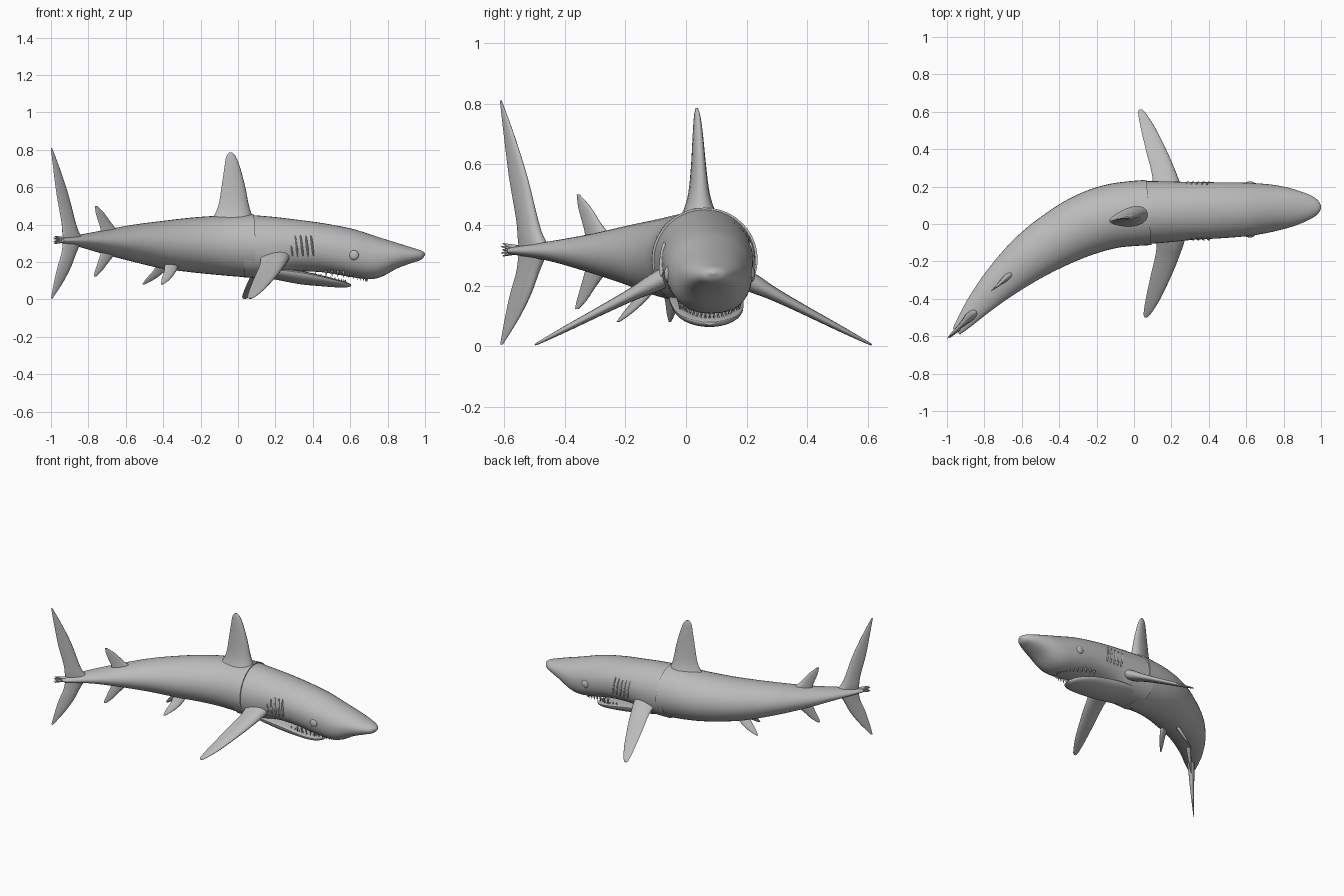
import bpy, bmesh, math
from mathutils import Vector, Matrix

if "Cube" in bpy.data.objects:
    bpy.data.objects.remove(bpy.data.objects["Cube"], do_unlink=True)

GREY = (0.5, 0.5, 0.5, 1)
skin = bpy.data.materials.new("skin grey")
skin.use_nodes = True
skin.diffuse_color = GREY
skin.node_tree.nodes["Principled BSDF"].inputs["Base Color"].default_value = GREY


def finish(name, bm, angle=50):
    bmesh.ops.recalc_face_normals(bm, faces=bm.faces[:])
    mesh = bpy.data.meshes.new(name)
    bm.to_mesh(mesh)
    bm.free()
    mesh.materials.append(skin)
    obj = bpy.data.objects.new(name, mesh)
    bpy.context.collection.objects.link(obj)
    bpy.ops.object.select_all(action='DESELECT')
    obj.select_set(True)
    bpy.context.view_layer.objects.active = obj
    bpy.ops.object.shade_smooth_by_angle(angle=math.radians(angle))
    return obj


def smooth_rows(rows, steps=5):
    """Curve through the given rows, with extra rows in between."""
    out = []
    for i in range(len(rows) - 1):
        a, b, c, d = (rows[max(0, min(len(rows) - 1, i + k))] for k in (-1, 0, 1, 2))
        for s in range(steps):
            t = s / steps
            out.append([q + t / 2 * ((r - p) + t * ((2 * p - 5 * q + 4 * r - u)
                        + t * (3 * q - p - 3 * r + u))) for p, q, r, u in zip(a, b, c, d)])
    return out + [list(rows[-1])]


def skin_rings(name, rings):
    bm = bmesh.new()
    loops = [[bm.verts.new(p) for p in ring] for ring in rings]
    n = len(loops[0])
    for a, b in zip(loops, loops[1:]):
        for i in range(n):
            bm.faces.new((a[i], a[(i + 1) % n], b[(i + 1) % n], b[i]))
    bm.faces.new(loops[0])
    bm.faces.new(loops[-1])
    return finish(name, bm)


def hull(name, rows, mid=0.5, top_power=2.0, low_power=2.0, sides=40):
    """Rows are x, y, half width, top z, bottom z; rings follow the path."""
    rows = smooth_rows(rows)
    rings = []
    for i, (x, y, half, top, low) in enumerate(rows):
        p, q = rows[max(i - 1, 0)], rows[min(i + 1, len(rows) - 1)]
        along = Vector((q[0] - p[0], q[1] - p[1], 0)).normalized()
        side = Vector((-along.y, along.x, 0))
        centre = low + (top - low) * mid
        ring = []
        for k in range(sides):
            a = math.tau * k / sides
            c, s = math.cos(a), math.sin(a)
            e = 2 / (top_power if s > 0 else low_power)
            w = math.copysign(abs(c) ** e, c) * half
            h = math.copysign(abs(s) ** e, s) * (top - centre if s > 0 else centre - low)
            ring.append(Vector((x, y, centre + h)) + side * w)
        rings.append(ring)
    return skin_rings(name, rings)


def fin(name, origin, chord, span, rows, sides=20):
    """Rows are span distance, leading edge, trailing edge, half thickness."""
    origin, chord, span = Vector(origin), Vector(chord).normalized(), Vector(span).normalized()
    flat = chord.cross(span).normalized()
    rings = []
    for d, lead, trail, half in smooth_rows(rows, 6):
        ring = []
        for k in range(sides):
            a = math.tau * k / sides
            c = (1 + math.cos(a)) / 2
            ring.append(origin + span * d + chord * (trail + (lead - trail) * c)
                        + flat * (half * math.sin(a) * (0.5 + 0.6 * c)))
        rings.append(ring)
    return skin_rings(name, rings)


# Rear body, bending toward the tail
hull("rear_body", [
    (0.08, 0.062, 0.175, 0.457, 0.115), (-0.1, 0.045, 0.172, 0.448, 0.13),
    (-0.25, 0, 0.165, 0.437, 0.145), (-0.4, -0.075, 0.15, 0.42, 0.165),
    (-0.55, -0.172, 0.13, 0.4, 0.2), (-0.7, -0.298, 0.1, 0.372, 0.24),
    (-0.82, -0.42, 0.07, 0.35, 0.275), (-0.9, -0.515, 0.045, 0.335, 0.293),
    (-0.95, -0.575, 0.025, 0.325, 0.303)])

# Head with pointed snout, flatter underneath
hull("head", [
    (0.03, 0.06, 0.17, 0.454, 0.118), (0.18, 0.065, 0.163, 0.442, 0.122),
    (0.3, 0.07, 0.155, 0.428, 0.148), (0.45, 0.073, 0.15, 0.408, 0.145),
    (0.6, 0.078, 0.143, 0.38, 0.12), (0.7, 0.083, 0.132, 0.35, 0.108),
    (0.77, 0.086, 0.12, 0.327, 0.122), (0.85, 0.088, 0.1, 0.302, 0.165),
    (0.93, 0.09, 0.07, 0.277, 0.195), (0.98, 0.09, 0.04, 0.261, 0.212),
    (1, 0.09, 0.008, 0.247, 0.238)], low_power=2.3)

# Dropped lower jaw
hull("lower_jaw", [
    (0.14, 0.064, 0.115, 0.17, 0.118), (0.24, 0.067, 0.122, 0.165, 0.098),
    (0.34, 0.07, 0.12, 0.152, 0.08), (0.45, 0.075, 0.112, 0.128, 0.07),
    (0.53, 0.077, 0.092, 0.107, 0.064), (0.58, 0.078, 0.06, 0.092, 0.064),
    (0.605, 0.078, 0.015, 0.08, 0.07)], mid=0.85)


# Teeth: rows of small cones along both jaws
def teeth(name, centre, reach, width, count, height, place):
    bm = bmesh.new()
    for i in range(count):
        a = math.radians(-85 + 170 * i / (count - 1))
        x = centre + reach * math.cos(a)
        at = Matrix.Translation((x, 0.078 + width * math.sin(a), place(x, abs(math.sin(a)))))
        if height < 0:
            at = at @ Matrix.Rotation(math.pi, 4, 'X')
        bmesh.ops.create_cone(bm, segments=8, radius1=0.008, radius2=0.0005,
                              depth=abs(height), cap_ends=True, matrix=at)
    finish(name, bm)


teeth("upper_teeth", 0.45, 0.24, 0.1, 23, -0.035, lambda x, s: 0.11 + 0.03 * s * s)
teeth("lower_teeth", 0.4, 0.175, 0.088, 19, 0.025, lambda x, s: 0.132 - 0.25 * (x - 0.42))

# Dorsal fin
fin("dorsal_fin", (0, 0.043, 0.45), (0.97, 0.2, 0), (0, 0, 1), [
    (-0.04, 0.1, -0.17, 0.085), (0, 0.077, -0.13, 0.058), (0.06, 0.058, -0.105, 0.038),
    (0.15, 0.04, -0.09, 0.026), (0.25, 0.013, -0.075, 0.018),
    (0.31, -0.01, -0.065, 0.011), (0.335, -0.03, -0.048, 0.004)])

# Tail fin lobes
tail_dir = (0.72, 0.69, 0)
fin("upper_tail_lobe", (-0.93, -0.546, 0.32), tail_dir, (0, 0, 1), [
    (-0.01, 0.15, -0.005, 0.03), (0.04, 0.105, -0.012, 0.027), (0.1, 0.078, -0.02, 0.022),
    (0.24, 0.03, -0.055, 0.014), (0.38, -0.033, -0.08, 0.009), (0.49, -0.09, -0.098, 0.002)])
fin("lower_tail_lobe", (-0.93, -0.546, 0.32), tail_dir, (0, 0, -1), [
    (-0.01, 0.135, -0.005, 0.03), (0.07, 0.088, -0.018, 0.022), (0.15, 0.047, -0.05, 0.016),
    (0.23, -0.01, -0.075, 0.01), (0.315, -0.085, -0.097, 0.002)])

# Small rear fins above and below
rear_dir = (0.75, 0.66, 0)
fin("second_dorsal_fin", (-0.7, -0.303, 0.36), rear_dir, (0, 0, 1), [
    (-0.02, 0.1, -0.04, 0.025), (0.02, 0.06, -0.048, 0.018), (0.05, 0.027, -0.06, 0.013),
    (0.1, -0.02, -0.08, 0.008), (0.14, -0.073, -0.087, 0.003)])
fin("anal_fin", (-0.7, -0.303, 0.25), rear_dir, (0, 0, -1), [
    (-0.02, 0.085, -0.035, 0.022), (0.05, 0.01, -0.065, 0.013),
    (0.1, -0.04, -0.087, 0.007), (0.127, -0.078, -0.095, 0.003)])

# Paired parts on the left (+1) and right (-1)
for label, side in (("left", 1), ("right", -1)):
    fin(label + "_pectoral_fin", (-0.01 * side - 0.01, 0.057 + side * 0.147, 0.22),
        (1, -0.03 * side, 0), (-0.01 * side, side * 0.885, -0.465), [
        (-0.06, 0.29, 0.11, 0.042), (0.03, 0.265, 0.12, 0.036), (0.1, 0.242, 0.112, 0.026),
        (0.2, 0.205, 0.09, 0.019), (0.35, 0.14, 0.06, 0.012),
        (0.44, 0.088, 0.047, 0.006), (0.463, 0.068, 0.052, 0.003)])
    out = Vector((-0.5, 0.86, 0)) * side
    fin(label + "_pelvic_fin", Vector((-0.38, -0.095, 0.19)) + out * 0.04,
        (0.86, 0.5, 0), out * 0.48 + Vector((0, 0, -0.88)), [
        (-0.02, 0.06, -0.03, 0.018), (0.04, 0.025, -0.05, 0.013),
        (0.09, -0.025, -0.08, 0.008), (0.125, -0.08, -0.095, 0.003)])

    # Eye disc
    bm = bmesh.new()
    bmesh.ops.create_uvsphere(bm, u_segments=20, v_segments=12, radius=1, matrix=(
        Matrix.Translation((0.62, 0.078 + side * 0.138, 0.237))
        @ Matrix.Diagonal((0.026, 0.012, 0.026, 1))))
    finish(label + "_eye", bm)

    # Gill ridges, leaning to follow the side of the head
    bm = bmesh.new()
    for i in range(5):
        bmesh.ops.create_uvsphere(bm, u_segments=10, v_segments=12, radius=1, matrix=(
            Matrix.Translation((0.285 + 0.028 * i, 0.07 + side * 0.147, 0.287))
            @ Matrix.Rotation(side * 0.1, 4, 'X') @ Matrix.Rotation(-0.12, 4, 'Y')
            @ Matrix.Diagonal((0.006, 0.01, 0.058, 1))))
    finish(label + "_gills", bm)

# Ragged tail stump
bm = bmesh.new()
for i in range(5):
    turn = Vector((-0.72, -0.69, 0.12 * (i - 2))).to_track_quat('Z', 'Y').to_matrix().to_4x4()
    bmesh.ops.create_cone(bm, segments=8, radius1=0.012, radius2=0.002, depth=0.07 + 0.015 * (i % 2),
                          cap_ends=True, matrix=Matrix.Translation(
                              (-0.956, -0.58, 0.306 + 0.006 * i)) @ turn)
finish("tail_stump", bm)
